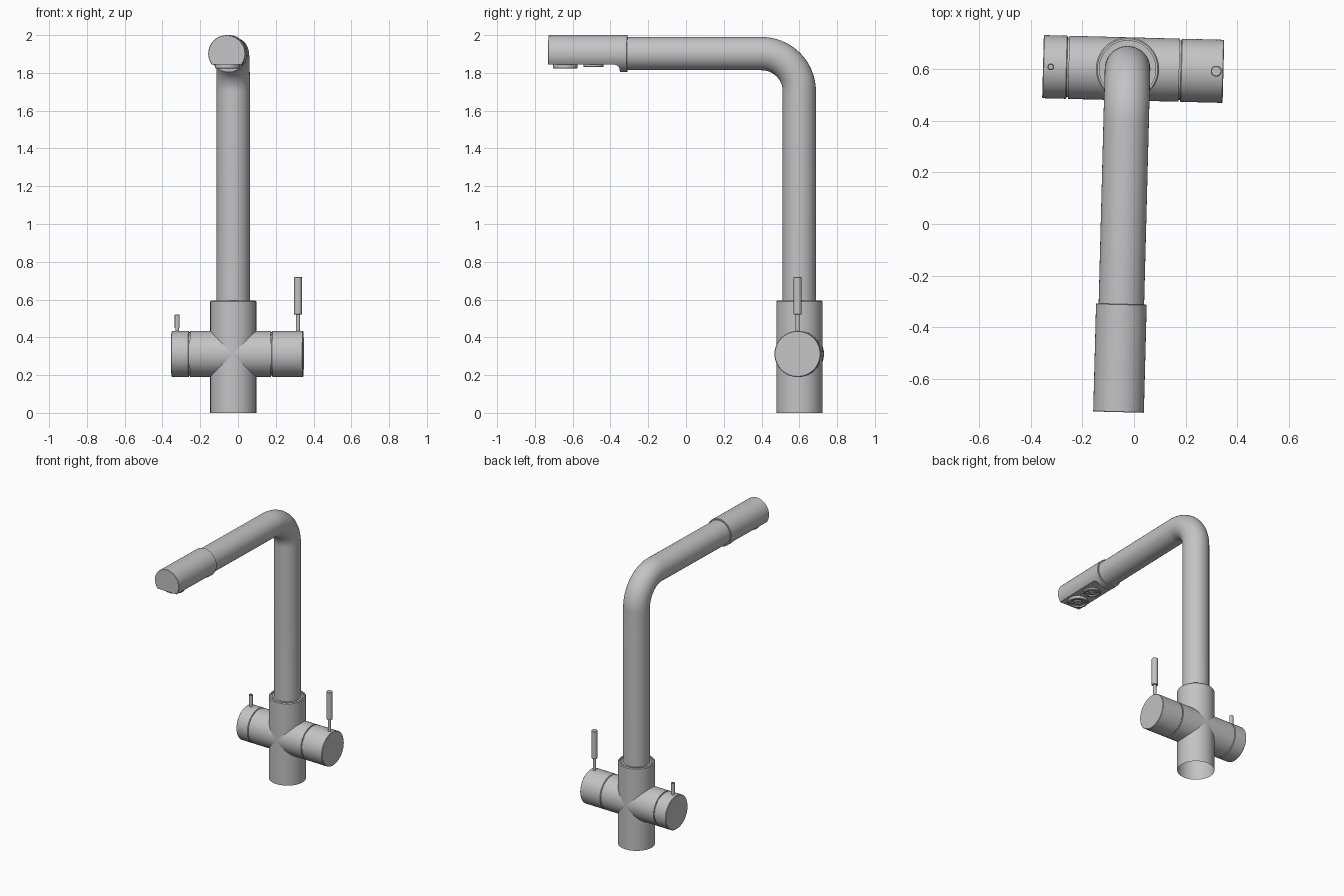
import bpy, bmesh, math
from mathutils import Matrix, Vector

cube = bpy.data.objects.get("Cube")
if cube:
    bpy.data.objects.remove(cube, do_unlink=True)

steel = bpy.data.materials.new("brushed_steel")
steel.use_nodes = True
STEEL = (0.55, 0.55, 0.55, 1.0)
steel.diffuse_color = STEEL
steel.node_tree.nodes["Principled BSDF"].inputs["Base Color"].default_value = STEEL

# The whole tap stands behind the centre and is turned slightly about z
PLACE = Matrix.Translation((-0.025, 0.60, 0)) @ Matrix.Rotation(math.radians(-1.5), 4, "Z")
ALONG_X = Matrix.Rotation(math.pi / 2, 4, "Y")    # local z becomes +x
ALONG_FRONT = Matrix.Rotation(math.pi / 2, 4, "X")  # local z becomes -y
DOWN = Matrix.Rotation(math.pi, 4, "X")
UP = Matrix.Identity(4)


def finish(bm, name):
    bmesh.ops.recalc_face_normals(bm, faces=bm.faces)
    mesh = bpy.data.meshes.new(name)
    bm.to_mesh(mesh)
    bm.free()
    mesh.materials.append(steel)
    obj = bpy.data.objects.new(name, mesh)
    bpy.context.collection.objects.link(obj)
    return obj


def smooth(obj):
    bpy.ops.object.select_all(action="DESELECT")
    obj.select_set(True)
    bpy.context.view_layer.objects.active = obj
    bpy.ops.object.shade_smooth_by_angle(angle=math.radians(30))


def lathe(name, profile, axis=UP, at=(0, 0, 0), steps=64):
    """Spin (radius, height) points round an axis through a point."""
    bm = bmesh.new()
    vs = [bm.verts.new((r, 0, h)) for r, h in profile]
    es = [bm.edges.new(p) for p in zip(vs, vs[1:])]
    bmesh.ops.spin(bm, geom=vs + es, cent=(0, 0, 0), axis=(0, 0, 1),
                   angle=math.tau, steps=steps)
    bmesh.ops.remove_doubles(bm, verts=bm.verts, dist=1e-5)
    bm.transform(PLACE @ Matrix.Translation(at) @ axis)
    obj = finish(bm, name)
    smooth(obj)
    return obj


def rod(r, a, b, c=0.003):
    """Closed cylinder profile with chamfered rims."""
    return [(0, a), (r - c, a), (r, a + c), (r, b - c), (r - c, b), (0, b)]


# Upright body, open underneath, with a recessed collar at the top
R = 0.122
lathe("body_column", [(R, 0), (R, 0.59), (R - 0.005, 0.596), (0.109, 0.596),
                      (0.109, 0.585), (0.101, 0.585), (0.101, 0.59), (0.085, 0.59)])

# Cross body with a narrow neck at each end for the shadow gaps
BAR = (0, 0, 0.312)
lathe("cross_body", [(0, -0.24), (0.115, -0.24), (0.115, -0.228), (R, -0.228),
                     (R, 0.200), (0.115, 0.200), (0.115, 0.212), (0, 0.212)], ALONG_X, BAR)
lathe("right_knob", rod(R, -0.327, -0.234), ALONG_X, BAR)
lathe("left_knob", rod(R, 0.206, 0.371), ALONG_X, BAR)

# Handles standing on the knobs
lathe("left_handle", [(0, 0.40), (0.011, 0.40), (0.011, 0.52), (0.018, 0.52), (0.021, 0.523),
                      (0.021, 0.717), (0.018, 0.72), (0, 0.72)], at=(0.343, 0, 0), steps=32)
lathe("right_handle", [(0, 0.40), (0.009, 0.40), (0.009, 0.45), (0.013, 0.45), (0.013, 0.518),
                       (0.011, 0.52), (0.008, 0.52), (0.008, 0.512), (0, 0.512)],
      at=(-0.297, 0, 0), steps=32)

# Spout: riser, bend and arm swept along one path
AXIS_Z, BEND = 1.902, 0.20
path = [(0, 0, 0.55)]
for i in range(25):
    a = i / 24 * math.pi / 2
    path.append((0, -BEND + BEND * math.cos(a), AXIS_Z - BEND + BEND * math.sin(a)))
path.append((0, -0.95, AXIS_Z))
bm = bmesh.new()
rings = []
for i, p in enumerate(path):
    a = min(max(i - 1, 0), 24) / 24 * math.pi / 2
    out = Vector((0, math.cos(a), math.sin(a)))
    ring = []
    for k in range(64):
        t = k / 64 * math.tau
        ring.append(bm.verts.new(Vector(p) + 0.088 * (out * math.cos(t) + Vector((math.sin(t), 0, 0)))))
    rings.append(ring)
for r0, r1 in zip(rings, rings[1:]):
    for k in range(64):
        n = (k + 1) % 64
        bm.faces.new((r0[k], r0[n], r1[n], r1[k]))
bm.transform(PLACE)
smooth(finish(bm, "spout_pipe"))

# Spray head: cylinder with its underside cut flat, leaving a lip at the back
head = lathe("spray_head", rod(0.098, 0.91, 1.328, 0.002), ALONG_FRONT, (0, 0, AXIS_Z))
FLAT = 1.844
bm = bmesh.new()
side = [(-1.40, 1.70), (-1.40, FLAT)]
for i in range(9):
    a = i / 8 * math.pi / 2
    side.append((-0.98 + 0.03 * math.sin(a), FLAT - 0.03 + 0.03 * math.cos(a)))
side.append((-0.95, 1.70))
face = bm.faces.new([bm.verts.new((-0.2, y, z)) for y, z in side])
new = bmesh.ops.extrude_face_region(bm, geom=[face])["geom"]
bmesh.ops.translate(bm, verts=[v for v in new if isinstance(v, bmesh.types.BMVert)], vec=(0.4, 0, 0))
bm.transform(PLACE)
cutter = finish(bm, "head_cutter")
cutter.hide_render = True
cut = head.modifiers.new("flat_underside", "BOOLEAN")
cut.operation, cut.solver, cut.object = "DIFFERENCE", "EXACT", cutter
bpy.context.view_layer.objects.active = head
bpy.ops.object.modifier_apply(modifier=cut.name)
bpy.data.objects.remove(cutter, do_unlink=True)
smooth(head)

# Two outlets under the head, each a ring with a raised centre and small jets
for label, y, r, drop in (("front", -1.24, 0.065, 0.020), ("rear", -1.09, 0.054, 0.013)):
    lathe(label + "_outlet", [(0, -0.01), (r, -0.01), (r, drop - 0.003), (r - 0.003, drop),
                              (r - 0.014, drop), (r - 0.016, drop - 0.010), (r * 0.42, drop - 0.010),
                              (r * 0.40, drop - 0.002), (0, drop - 0.002)],
          DOWN, (0, y, FLAT), 48)
    for k in range(8):
        a = k / 8 * math.tau
        lathe(f"{label}_jet_{k + 1}", rod(0.005, drop - 0.012, drop - 0.003, 0.001), DOWN,
              (r * 0.59 * math.cos(a), y + r * 0.59 * math.sin(a), FLAT), 10)
